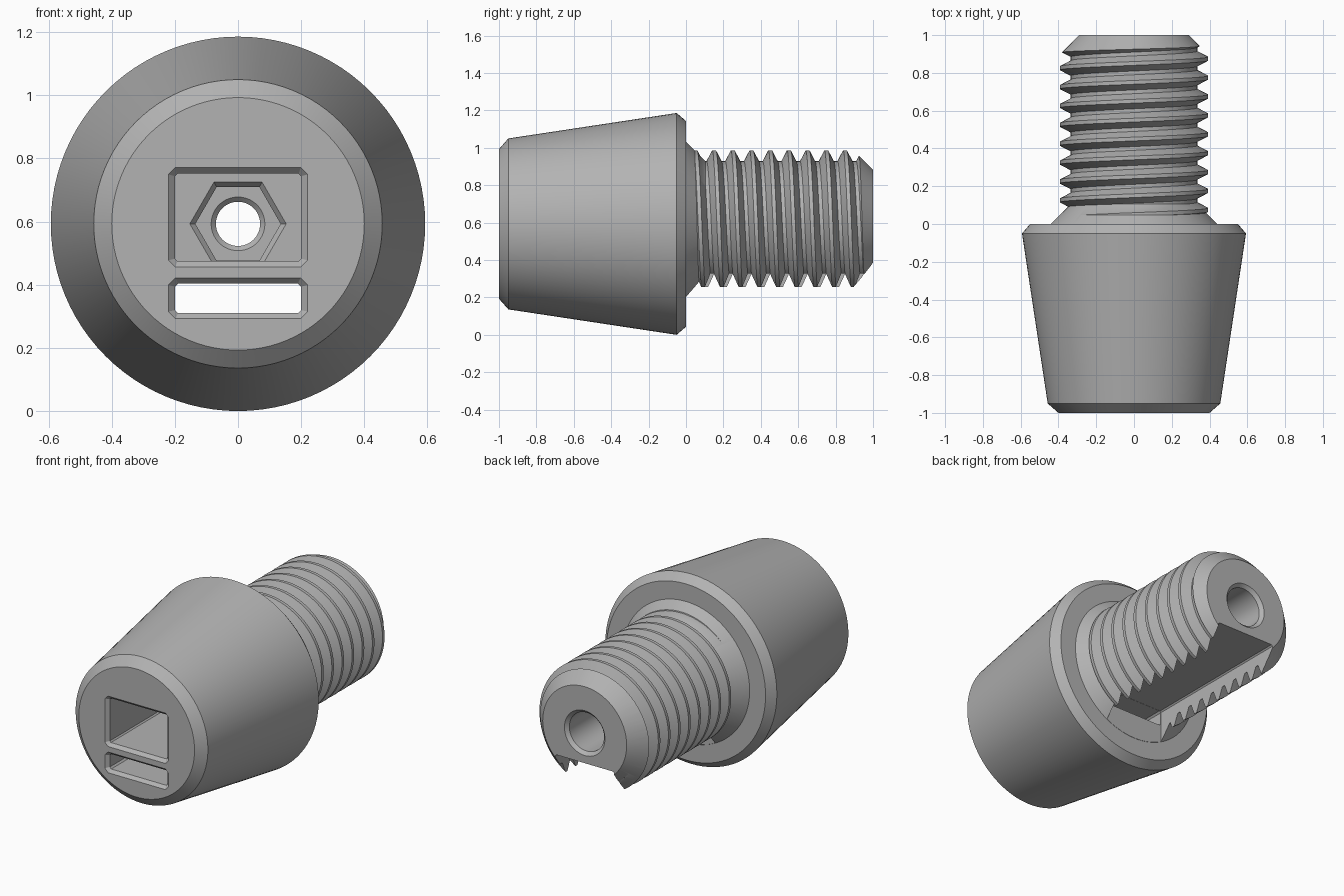
import bpy, bmesh, math
from mathutils import Vector

C = 0.593          # height of the long axis
PITCH = 0.1
SEG = 96

if "Cube" in bpy.data.objects:
    bpy.data.objects.remove(bpy.data.objects["Cube"], do_unlink=True)

grey = bpy.data.materials.new("plain_grey")
grey.use_nodes = True
colour = (0.45, 0.45, 0.45, 1)
grey.diffuse_color = colour
grey.node_tree.nodes["Principled BSDF"].inputs["Base Color"].default_value = colour


def finish(name, bm):
    bmesh.ops.recalc_face_normals(bm, faces=bm.faces[:])
    mesh = bpy.data.meshes.new(name)
    bm.to_mesh(mesh)
    bm.free()
    mesh.materials.append(grey)
    ob = bpy.data.objects.new(name, mesh)
    bpy.context.collection.objects.link(ob)
    return ob


def ring(y, r, sides=SEG):
    """Regular polygon around the long axis, a corner on +x."""
    steps = [math.tau * i / sides for i in range(sides)]
    return [Vector((r * math.cos(a), y, C + r * math.sin(a))) for a in steps]


def rect(y, w, z0, z1, c):
    """Rectangle with clipped corners, facing the long axis."""
    pts = [(w - c, z0), (w, z0 + c), (w, z1 - c), (w - c, z1),
           (c - w, z1), (-w, z1 - c), (-w, z0 + c), (c - w, z0)]
    return [Vector((x, y, z)) for x, z in pts]


def loft(name, rings):
    """Closed solid through rings with equal point counts."""
    bm = bmesh.new()
    loops = [[bm.verts.new(p) for p in r] for r in rings]
    n = len(loops[0])
    for a, b in zip(loops, loops[1:]):
        for i in range(n):
            k = (i + 1) % n
            bm.faces.new((a[i], a[k], b[k], b[i]))
    bm.faces.new(loops[0])
    bm.faces.new(loops[-1])
    return finish(name, bm)


def boolean(target, tool, operation):
    mod = target.modifiers.new(operation.lower(), "BOOLEAN")
    mod.operation, mod.object, mod.solver = operation, tool, "EXACT"
    bpy.context.view_layer.objects.active = target
    bpy.ops.object.modifier_apply(modifier=mod.name)
    bpy.data.objects.remove(tool, do_unlink=True)


def threaded_rod(name, start, turns, n=SEG):
    """Helical rows; each row's end meets the row one pitch further on."""
    profile = [(-0.01, 0.393), (0.01, 0.393), (0.04, 0.335), (0.06, 0.335)]
    bm = bmesh.new()
    made = {}

    def vert(row, i):
        if i == n:
            row, i = row + len(profile), 0
        if (row, i) not in made:
            turn, part = divmod(row, len(profile))
            off, r = profile[part]
            a = math.tau * i / n
            y = start + off + PITCH * (turn + i / n)
            made[row, i] = bm.verts.new((r * math.sin(a), y, C + r * math.cos(a)))
        return made[row, i]

    for row in range(turns * len(profile)):
        for i in range(n):
            bm.faces.new((vert(row, i), vert(row, i + 1),
                          vert(row + 1, i + 1), vert(row + 1, i)))
    # fan caps on both open ends
    ends = [bm.verts.new((0, start + PITCH * t, C)) for t in (0.5, turns + 0.5)]
    middle = start + PITCH * turns / 2
    for e in [e for e in bm.edges if e.is_boundary]:
        hub = ends[0] if e.verts[0].co.y < middle else ends[1]
        bm.faces.new((e.verts[0], e.verts[1], hub))
    return finish(name, bm)


# tapered plug with chamfered rims and a conical neck
plug = loft("threaded_plug", [ring(y, r) for y, r in (
    (-1, 0.4), (-0.95, 0.457), (-0.05, 0.593), (0, 0.55), (0, 0.44), (0.14, 0.3))])

# threaded shank trimmed to length with a chamfered tip
shank = threaded_rod("shank", -0.25, 15)
trim = loft("trim", [ring(-0.1, 0.5), ring(0.79, 0.5), ring(1, 0.29)])
boolean(shank, trim, "INTERSECT")
boolean(plug, shank, "UNION")

# rectangular pocket in the front face
cutters = [loft("pocket", [
    rect(-1.02, 0.24, 0.437, 0.79, 0.035), rect(-0.98, 0.2, 0.475, 0.752, 0.008),
    rect(-0.4, 0.2, 0.475, 0.752, 0.008)])]

# strap slot through the plug, open channel under the shank
cutters.append(loft("slot", [
    rect(-1.02, 0.24, 0.275, 0.44, 0.035), rect(-0.98, 0.2, 0.31, 0.404, 0.01),
    rect(0.05, 0.2, 0.31, 0.404, 0.01)]))
cutters.append(loft("channel", [
    rect(0.001, 0.203, 0.05, 0.405, 0.008), rect(1.1, 0.203, 0.05, 0.405, 0.008)]))

# hexagonal nut recess, bolt hole and rear counterbore
cutters.append(loft("nut_recess", [
    ring(-0.405, 0.157, 6), ring(-0.38, 0.135, 6), ring(-0.3, 0.135, 6)]))
cutters.append(loft("bolt_hole", [
    ring(-0.305, 0.09), ring(-0.285, 0.07), ring(0.4, 0.07)]))
cutters.append(loft("counterbore", [
    ring(0.3, 0.12), ring(0.98, 0.12), ring(1.02, 0.16)]))
for cutter in cutters:
    boolean(plug, cutter, "DIFFERENCE")

bpy.ops.object.select_all(action="DESELECT")
plug.select_set(True)
bpy.context.view_layer.objects.active = plug
bpy.ops.object.shade_smooth_by_angle(angle=math.radians(25))
